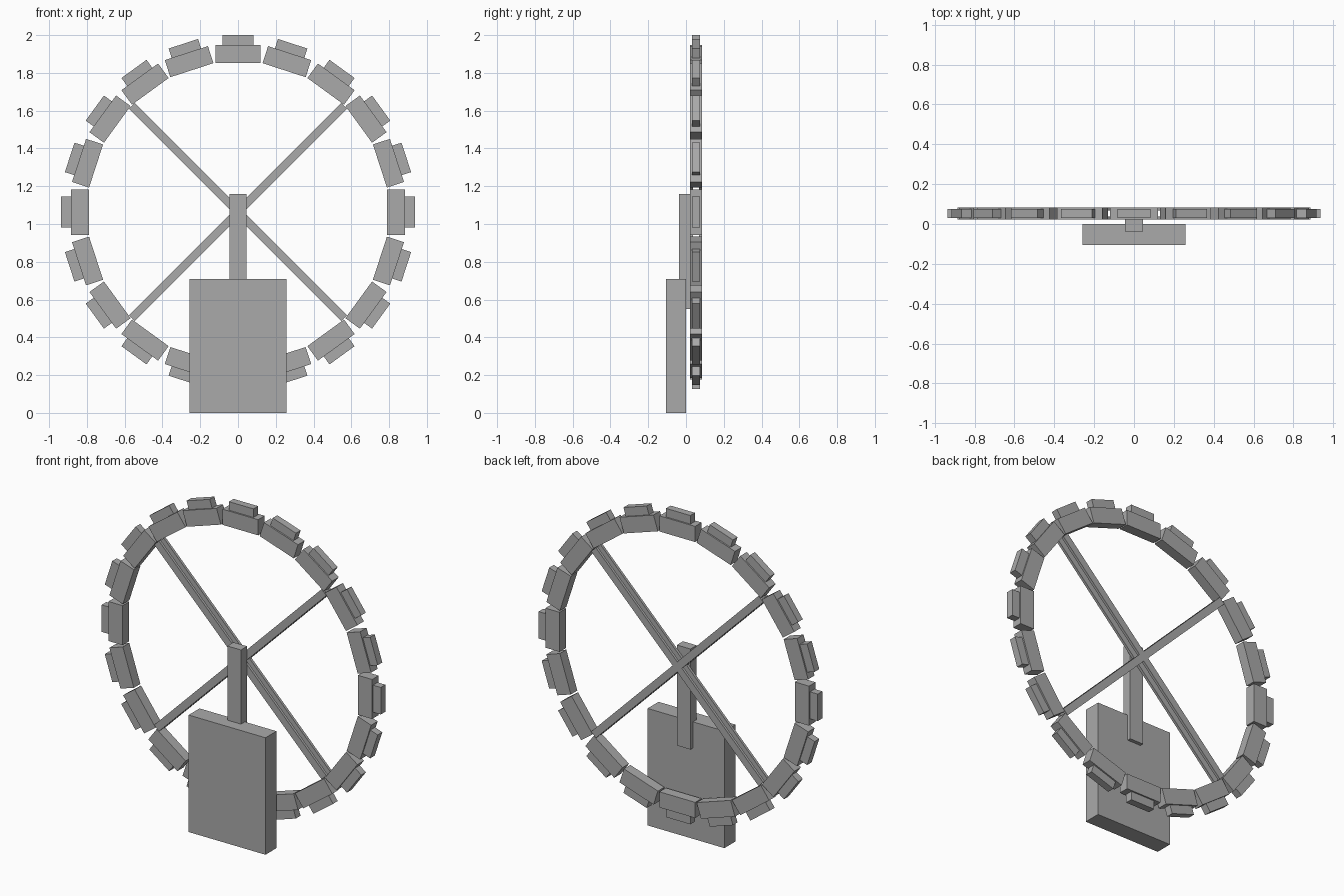
import bpy
import math
from mathutils import Matrix, Vector

if "Cube" in bpy.data.objects:
    bpy.data.objects.remove(bpy.data.objects["Cube"], do_unlink=True)

grey = bpy.data.materials.new("plain_grey")
grey.use_nodes = True
colour = (0.40, 0.40, 0.40, 1)
grey.diffuse_color = colour
grey.node_tree.nodes["Principled BSDF"].inputs["Base Color"].default_value = colour

HUB = Vector((0, 0, 1.063))


def box(name, low, high, turn=None):
    """Box between two corners; with a turn it is placed around the hub."""
    low, high = Vector(low), Vector(high)
    bpy.ops.mesh.primitive_cube_add(size=1)
    part = bpy.context.object
    part.name = name
    part.data.materials.append(grey)
    shape = Matrix.Translation((low + high) / 2) @ Matrix.Diagonal((*(high - low), 1))
    if turn is not None:
        shape = Matrix.Translation(HUB) @ Matrix.Rotation(turn, 4, "Y") @ shape
    part.data.transform(shape)
    return part


# Stand
box("base_block", (-0.258, -0.105, 0), (0.258, 0, 0.71))
box("support_post", (-0.046, -0.037, 0.55), (0.046, 0.022, 1.16))

# Crossed spokes, each a pair of slim bars
for i, side in enumerate((45, -45)):
    for label, y in (("front", 0.022), ("back", 0.068)):
        box(f"{label}_spoke_{i + 1}", (-0.022, y, -0.795), (0.022, y + 0.016, 0.795),
            math.radians(side))

# Rim of separate blocks, each with a smaller block on its outside
COUNT = 20
for i in range(COUNT):
    turn = math.tau * i / COUNT
    box(f"rim_block_{i + 1}", (-0.12, 0.022, 0.79), (0.12, 0.084, 0.885), turn)
    box(f"outer_block_{i + 1}", (-0.082, 0.031, 0.885), (0.082, 0.075, 0.937), turn)
